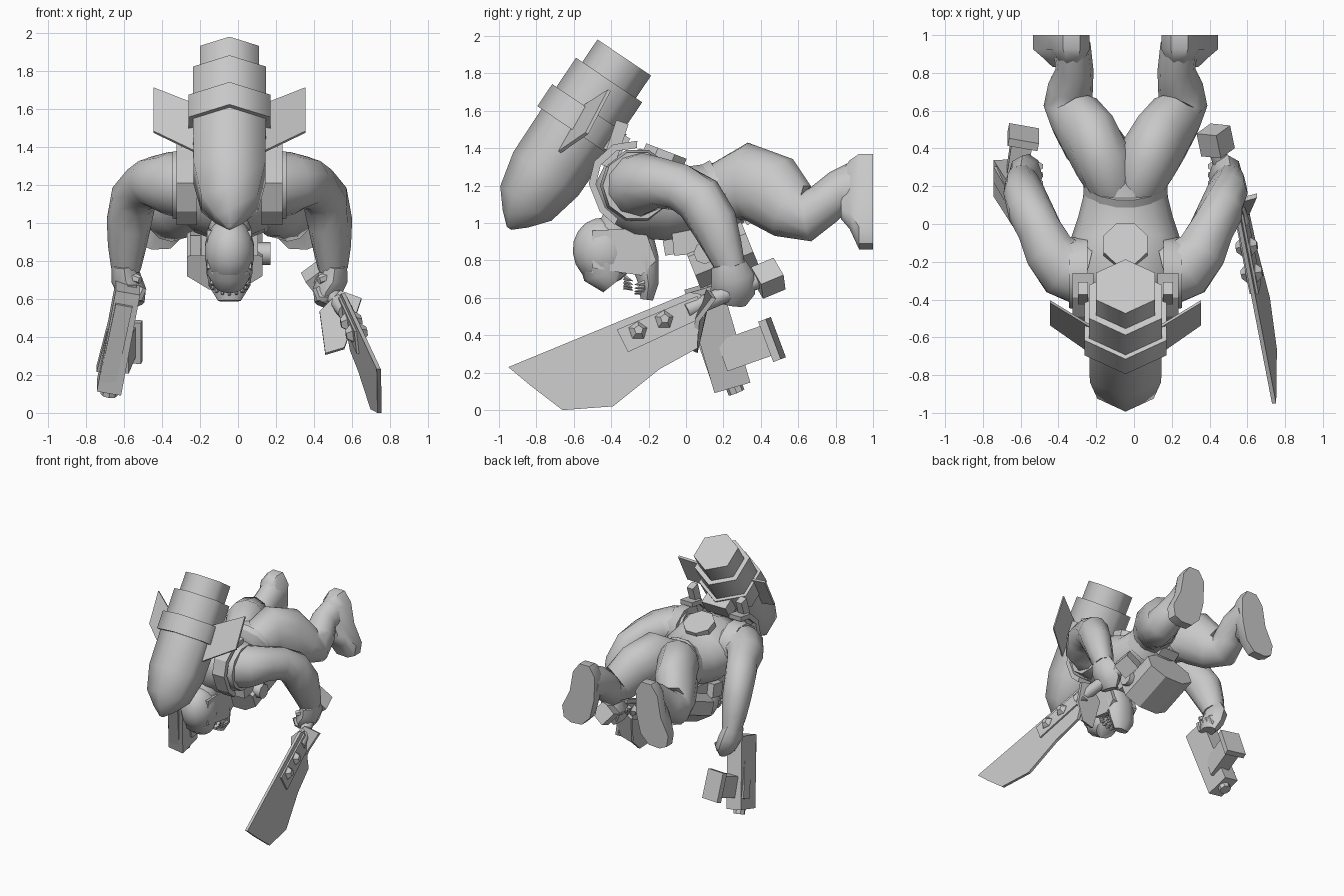
import bpy, bmesh, math
from mathutils import Vector as V

if "Cube" in bpy.data.objects:
    bpy.data.objects.remove(bpy.data.objects["Cube"])

C = -0.045                                   # body symmetry plane
grey = bpy.data.materials.new("plain_grey")
grey.diffuse_color = (0.58, 0.58, 0.58, 1)
grey.use_nodes = True
grey.node_tree.nodes["Principled BSDF"].inputs["Base Color"].default_value = grey.diffuse_color


def finish(name, bm, smooth=None):
    bmesh.ops.recalc_face_normals(bm, faces=bm.faces)
    me = bpy.data.meshes.new(name)
    bm.to_mesh(me)
    bm.free()
    me.materials.append(grey)
    ob = bpy.data.objects.new(name, me)
    bpy.context.collection.objects.link(ob)
    if smooth:
        bpy.ops.object.select_all(action='DESELECT')
        ob.select_set(True)
        bpy.context.view_layer.objects.active = ob
        bpy.ops.object.shade_smooth_by_angle(angle=math.radians(smooth))
    return ob


def tube(name, path, n=10, ref=(1, 0, 0), phase=0.0, smooth=50):
    """Loft elliptical rings through (x, y, z, half_u, half_v) stations."""
    bm = bmesh.new()
    rings = []
    for i, st in enumerate(path):
        a, b = path[max(i - 1, 0)], path[min(i + 1, len(path) - 1)]
        t = (V(b[:3]) - V(a[:3])).normalized()
        r = V(ref)
        u = (r - t * r.dot(t)).normalized()
        w = t.cross(u)
        ring = []
        for k in range(n):
            ang = 2 * math.pi * k / n + phase
            ring.append(bm.verts.new(V(st[:3]) + u * st[3] * math.cos(ang) + w * st[4] * math.sin(ang)))
        if rings:
            for k in range(n):
                bm.faces.new((rings[-1][k], rings[-1][(k + 1) % n], ring[(k + 1) % n], ring[k]))
        rings.append(ring)
    bm.faces.new(rings[0])
    bm.faces.new(rings[-1])
    return finish(name, bm, smooth)


def bar(name, p, q, w, h, ref=(1, 0, 0)):
    k = math.sqrt(0.5)
    return tube(name, [(*p, w * k, h * k), (*q, w * k, h * k)], 4, ref, math.pi / 4, None)


def plate(name, pts, vec):
    """Extrude a polygon both ways along vec."""
    bm = bmesh.new()
    vec = V(vec)
    lo = [bm.verts.new(V(p) - vec) for p in pts]
    hi = [bm.verts.new(V(p) + vec) for p in pts]
    bm.faces.new(lo)
    bm.faces.new(hi)
    for i in range(len(pts)):
        j = (i + 1) % len(pts)
        bm.faces.new((lo[i], lo[j], hi[j], hi[i]))
    return finish(name, bm)


def ball(name, c, s, tilt=0.0, seg=14, rings=9):
    bm = bmesh.new()
    bmesh.ops.create_uvsphere(bm, u_segments=seg, v_segments=rings, radius=1)
    ca, sa = math.cos(tilt), math.sin(tilt)
    for v in bm.verts:
        x, y, z = v.co.x * s[0], v.co.y * s[1], v.co.z * s[2]
        v.co = V((c[0] + x, c[1] + y * ca - z * sa, c[2] + y * sa + z * ca))
    return finish(name, bm, 60)


# rocket pack, hexagonal, along a slanted axis
def rocket(name, stations):
    pts = [(C, -.33 - .56 * t, 1.885 - .83 * t, r, r * .96) for t, r in stations]
    tube(name, pts, 6, (1, 0, 0), math.pi / 2, 65)


rocket("rocket_nozzle", [(0, .18), (.2, .18)])
rocket("rocket_body", [(.145, .222), (.45, .222), (.75, .218), (.94, .172), (1.04, .085), (1.1, .015)])
rocket("rocket_band", [(.333, .25), (.475, .25)])
bar("rocket_mount", (C, -.58, 1.56), (C, -.33, 1.4), .22, .12)

# torso, belt, neck and back disc
tube("torso", [(C, y, z, a, b) for y, z, a, b in (
    (-.46, 1.12, .10, .09), (-.4, 1.14, .23, .18), (-.26, 1.16, .30, .245),
    (-.08, 1.12, .29, .22), (.04, 1.12, .25, .19), (.22, 1.16, .205, .175), (.34, 1.19, .16, .15))], 14)
tube("belt", [(C, .13, 1.12, .225, .195), (C, .22, 1.17, .22, .195)], 14)
bar("belt_buckle", (C, .32, 1.0), (C, .38, 1.04), .16, .03)
tube("neck", [(C, -.3, 1.08, .12, .12), (C, -.42, .88, .10, .10)])
tube("back_disc", [(C, -.13, 1.32, .125, .125), (C, -.105, 1.385, .125, .125)], 8, phase=math.pi / 8, smooth=None)

# strap profile in (y, z), outer then inner curve
arc = [(-.26, 1.44), (-.39, 1.42), (-.49, 1.33), (-.52, 1.21), (-.46, 1.06), (-.38, .99)]
inner = [(-.28 + (y + .28) * .84, 1.2 + (z - 1.2) * .84) for y, z in reversed(arc)]

for s, side in ((1, "right"), (-1, "left")):
    def m(p):
        return (C + s * p[0], *p[1:])

    # fins and harness
    plate(side + "_fin", [m(p) for p in ((.17, -.55, 1.62), (.40, -.41, 1.71), (.40, -.53, 1.48), (.17, -.69, 1.37))],
          (0, .007, -.005))
    plate(side + "_strap", [m((.225, y, z)) for y, z in arc + inner], (.055, 0, 0))
    bar(side + "_strap_post", m((.225, -.42, 1.3)), m((.225, -.34, 1.54)), .055, .07)
    tube(side + "_vest_collar", [m((.2, -.26, 1.2, .2, .2)), m((.3, -.26, 1.2, .185, .185))], 10, (0, 1, 0))

    # arm
    tube(side + "_arm", [m(p) for p in (
        (.22, -.26, 1.2, .18, .18), (.33, -.23, 1.21, .165, .165), (.405, -.14, 1.215, .14, .135),
        (.455, -.03, 1.19, .12, .13), (.505, .07, 1.13, .12, .135), (.53, .15, 1.0, .11, .135),
        (.54, .2, .87, .095, .11), (.545, .24, .76, .075, .085))], 10, (s, -1, .5))
    # hand with curled fingers and thumb
    tube(side + "_hand", [m(p) for p in (
        (.555, .22, .79, .065, .09), (.545, .25, .71, .08, .115), (.51, .25, .63, .075, .12), (.49, .24, .57, .045, .08))],
         8, (1, 0, 0))
    for i in range(4):
        y = .17 + i * .045
        tube(side + "_finger", [m((.52, y, .61, .026, .026)), m((.475, y, .61, .026, .026)),
                                m((.455, y, .66, .022, .022))], 6, (0, 1, 0))
    tube(side + "_thumb", [m((.53, .19, .72, .03, .03)), m((.47, .16, .7, .022, .022))], 6, (0, 0, 1))

    # leg and boot
    tube(side + "_leg", [m(p) for p in (
        (.06, .2, 1.17, .14, .16), (.11, .33, 1.22, .165, .21), (.19, .46, 1.17, .16, .205),
        (.265, .57, 1.065, .145, .165), (.305, .645, 1.035, .13, .135), (.29, .73, 1.095, .12, .115),
        (.27, .82, 1.17, .1, .115), (.285, .95, 1.2, .1, .15))], 12, (1, 0, 0))
    sole = ((.19, 1.29), (.24, 1.37), (.33, 1.37), (.39, 1.29), (.42, 1.12), (.49, .98), (.475, .89),
            (.41, .86), (.31, .865), (.235, .94), (.195, 1.1))
    bm = bmesh.new()
    loops = []
    for y, k, dz in ((.83, .5, .02), (.875, .72, .03), (.925, 1, 0), (1.0, 1, 0)):
        loops.append([bm.verts.new(m((.28 + (x - .28) * k, y, 1.14 + dz + (z - 1.14) * k))) for x, z in sole])
    for a, b in zip(loops, loops[1:]):
        for i in range(len(sole)):
            j = (i + 1) % len(sole)
            bm.faces.new((a[i], a[j], b[j], b[i]))
    bm.faces.new(loops[0])
    bm.faces.new(loops[-1])
    finish(side + "_boot", bm, 40)

    # cheek plate joining skull and jaw
    plate(side + "_cheek", [m((.095, y, z)) for y, z in (
        (-.5, .96), (-.3, .97), (-.21, .94), (-.16, .8), (-.24, .72), (-.38, .74), (-.5, .76))], (.022, 0, 0))
    ball(side + "_eye", m((.075, -.49, .74)), (.025, .025, .025), 0, 8, 6)

# head, looking downward
ball("skull", (C, -.44, .85), (.135, .165, .18), .25)
tube("face", [(C, -.44, .87, .125, .15), (C, -.42, .73, .12, .13), (C, -.38, .68, .085, .08)], 12)
tube("jaw", [(C, -.27, .93, .11, .1), (C, -.22, .8, .125, .08), (C, -.2, .67, .11, .055),
             (C, -.21, .59, .06, .035)], 10)
tube("mouth_inside", [(C, -.34, .92, .1, .11), (C, -.3, .74, .1, .11)], 8)
for i in range(9):                           # teeth along both lips
    a = math.pi * i / 8
    x, d = C + .095 * math.cos(a), .05 * math.sin(a)
    tube("upper_tooth", [(x, -.33, .71 - d, .016, .016), (x, -.285, .69 - d, .002, .002)], 5)
    tube("lower_tooth", [(x, -.22, .68 - d, .016, .016), (x, -.275, .67 - d, .002, .002)], 5)

# belly canister and pouches
tube("belly_canister", [(C - .025, .03, .77, .215, .14), (C - .025, .34, .895, .215, .14)], 8,
     phase=math.pi / 8, smooth=None)
bar("chest_pouch", (C, -.07, .89), (C, .15, .91), .3, .13)
bar("left_pouch", (-.225, -.12, .88), (-.225, .0, .9), .055, .11)
tube("canister_cap", [(.1, .1, .84, .06, .06), (.17, .1, .84, .06, .06)], 8, (0, 1, 0))


# machete: outline in (y, z), lying in a slanted plane
def on_blade(y, z, off=0):
    return V((.664 - .123 * y - .171 * z, y, z)) + V((off, off * .123, off * .171))


blade = ((-.95, .23), (-.83, .13), (-.66, .0), (-.39, .02), (-.14, .22), (.06, .33), (.08, .62), (.02, .63))
plate("machete_blade", [on_blade(*p) for p in blade], (.011, 0, 0))
grip = ((-.37, .43), (.06, .61), (.1, .5), (-.31, .31))
plate("machete_side_plates", [on_blade(*p) for p in grip], (.024, 0, 0))
for y, z in ((-.26, .42), (-.12, .48)):
    ends = [(*on_blade(y, z, o), r, r) for o, r in ((-.055, .025), (-.025, .052), (.025, .052), (.055, .025))]
    tube("machete_rivet", ends, 5, (0, 0, 1), smooth=None)
plate("machete_guard", [(.43, .1, .53), (.46, .05, .31), (.56, .05, .34), (.61, .06, .48), (.65, .15, .6), (.54, .12, .64)],
      (0, .012, -.005))
tube("machete_handle", [(.57, .0, .53, .045, .045), (.43, .42, .71, .045, .045)], 8)
bar("machete_pommel", (.445, .38, .68), (.42, .5, .73), .13, .13, (1, 0, .8))

# sidearm in the left hand
top, tip = V((-.58, .09, .66)), V((-.68, .245, .13))
bar("gun_body", top, tip, .13, .2)
bar("gun_slide", top + V((-.02, -.05, -.08)), tip + V((-.01, -.06, .03)), .09, .1)
bar("gun_rail", top + V((-.06, .03, -.1)), tip + V((-.045, .02, .1)), .04, .09)
tube("gun_muzzle", [(-.67, .24, .17, .045, .045), (-.68, .27, .095, .045, .045)], 8, smooth=40)
bar("gun_grip", (-.57, .12, .62), (-.57, .27, .64), .07, .1)
bar("gun_magazine", (-.63, .2, .29), (-.59, .47, .385), .11, .17)
bar("magazine_base", (-.59, .44, .37), (-.582, .48, .385), .16, .23)
